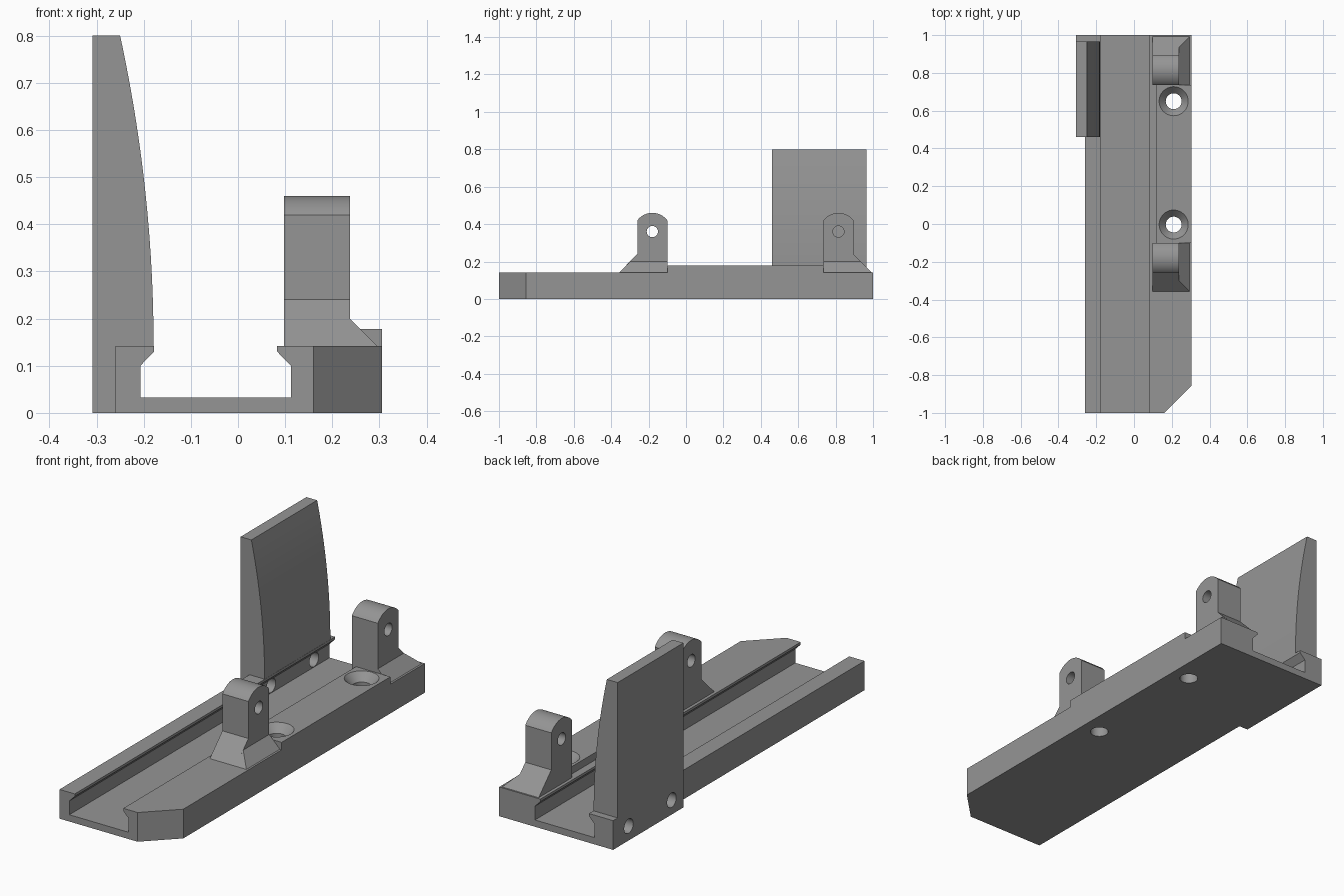
import bpy, bmesh, math
from mathutils import Vector

if "Cube" in bpy.data.objects:
    bpy.data.objects.remove(bpy.data.objects["Cube"])

grey = bpy.data.materials.new("mid grey")
grey.diffuse_color = (0.3, 0.3, 0.3, 1)
grey.use_nodes = True
grey.node_tree.nodes["Principled BSDF"].inputs["Base Color"].default_value = grey.diffuse_color


def finish(bm, name):
    bmesh.ops.recalc_face_normals(bm, faces=bm.faces)
    mesh = bpy.data.meshes.new(name)
    bm.to_mesh(mesh)
    bm.free()
    mesh.materials.append(grey)
    ob = bpy.data.objects.new(name, mesh)
    bpy.context.collection.objects.link(ob)
    return ob


def extrude(name, points, offset):
    """Extrude a flat outline of 3D points by an offset."""
    bm = bmesh.new()
    face = bm.faces.new([bm.verts.new(p) for p in points])
    new = bmesh.ops.extrude_face_region(bm, geom=[face])["geom"]
    bmesh.ops.translate(bm, vec=Vector(offset),
                        verts=[v for v in new if isinstance(v, bmesh.types.BMVert)])
    return finish(bm, name)


def along_y(name, xz, y0, y1):
    return extrude(name, [(x, y0, z) for x, z in xz], (0, y1 - y0, 0))


def box(name, x0, x1, y0, y1, z0, z1):
    return along_y(name, [(x0, z0), (x1, z0), (x1, z1), (x0, z1)], y0, y1)


def lathe(rings, n=40):
    """Round cutter from (height, radius) rings, standing on z."""
    bm = bmesh.new()
    loops = [[bm.verts.new((r * math.cos(2 * math.pi * i / n),
                            r * math.sin(2 * math.pi * i / n), z)) for i in range(n)]
             for z, r in rings]
    for a, b in zip(loops, loops[1:]):
        for i in range(n):
            bm.faces.new((a[i], a[(i + 1) % n], b[(i + 1) % n], b[i]))
    bm.faces.new(loops[0][::-1])
    bm.faces.new(loops[-1])
    return finish(bm, "hole_cutter")


def cut(cutter, *targets):
    for ob in targets:
        mod = ob.modifiers.new("hole", 'BOOLEAN')
        mod.operation, mod.solver, mod.object = 'DIFFERENCE', 'EXACT', cutter
        bpy.context.view_layer.objects.active = ob
        bpy.ops.object.modifier_apply(modifier=mod.name)
    bpy.data.objects.remove(cutter)


TOP, PLATE = 0.142, 0.178

# Channel base with lipped rails
base = along_y("channel_base", [
    (-0.26, 0), (0.305, 0), (0.305, TOP), (0.083, TOP), (0.083, 0.13), (0.112, 0.1),
    (0.112, 0.033), (-0.207, 0.033), (-0.207, 0.1), (-0.178, 0.13), (-0.178, TOP),
    (-0.26, TOP)], -1, 1)

# Clipped front corner
cut(extrude("corner_cutter", [(0.16, -1, -0.1), (0.405, -0.757, -0.1), (0.405, -1.1, -0.1),
                              (0.06, -1.1, -0.1)], (0, 0, 0.4)), base)

# Raised plate between the lugs
plate = box("raised_plate", 0.12, 0.305, -0.1, 0.735, TOP, PLATE)

# Countersunk screw holes
for y in (-0.003, 0.65):
    cutter = lathe([(-0.1, 0.042), (0.14, 0.042), (PLATE, 0.077), (0.25, 0.077)])
    cutter.location = (0.21, y, 0)
    bpy.context.view_layer.update()
    cut(cutter, base, plate)

# Side block and the tall curved wall on it
block = box("side_block", -0.308, -0.26, 0.46, 1, 0, TOP)
curve = []
for i in range(25):
    z = 0.8 + (TOP - 0.8) * i / 24
    curve.append((-0.179 - (z - TOP) ** 2 / 6.1, z))
wall = along_y("curved_wall", [(-0.308, TOP), (-0.308, 0.8)] + curve, 0.46, 0.965)

# Cross holes through the side block and rail
for y in (0.55, 0.88):
    cutter = lathe([(-0.1, 0.035), (0.1, 0.035)])
    cutter.rotation_euler = (0, math.pi / 2, 0)
    cutter.location = (-0.25, y, 0.07)
    bpy.context.view_layer.update()
    cut(cutter, base, block)

# Pierced lugs with flared feet, mirrored front to back
lugs = []
for name, yc, s in (("front_lug", -0.18, 1), ("back_lug", 0.815, -1)):
    arc = [math.radians(143.13 - 106.26 * i / 20) for i in range(21)]
    outline = [(0.08, TOP), (-0.177, TOP), (-0.08, 0.24)]
    outline += [(0.1 * math.cos(a), 0.36 + 0.1 * math.sin(a)) for a in arc]
    lug = extrude(name, [(0.098, yc + s * y, z) for y, z in outline], (0.14, 0, 0))
    cutter = lathe([(-0.2, 0.03), (0.2, 0.03)])
    cutter.rotation_euler = (0, math.pi / 2, 0)
    cutter.location = (0.17, yc, 0.36)
    bpy.context.view_layer.update()
    cut(cutter, lug)
    lugs.append(lug)

    # Sloping outer foot of the lug
    bm = bmesh.new()
    for x, y, z in ((0.238, -0.177, TOP), (0.238, 0.08, TOP), (0.295, -0.177, TOP),
                    (0.295, 0.08, TOP), (0.238, -0.12, 0.199), (0.238, 0.08, 0.199)):
        bm.verts.new((x, yc + s * y, z))
    bmesh.ops.convex_hull(bm, input=bm.verts)
    finish(bm, name + "_foot")

# Smooth the rounded surfaces, keep the edges sharp
for ob in [base, plate, block, wall] + lugs:
    bpy.ops.object.select_all(action='DESELECT')
    ob.select_set(True)
    bpy.context.view_layer.objects.active = ob
    bpy.ops.object.shade_smooth_by_angle(angle=math.radians(25))
